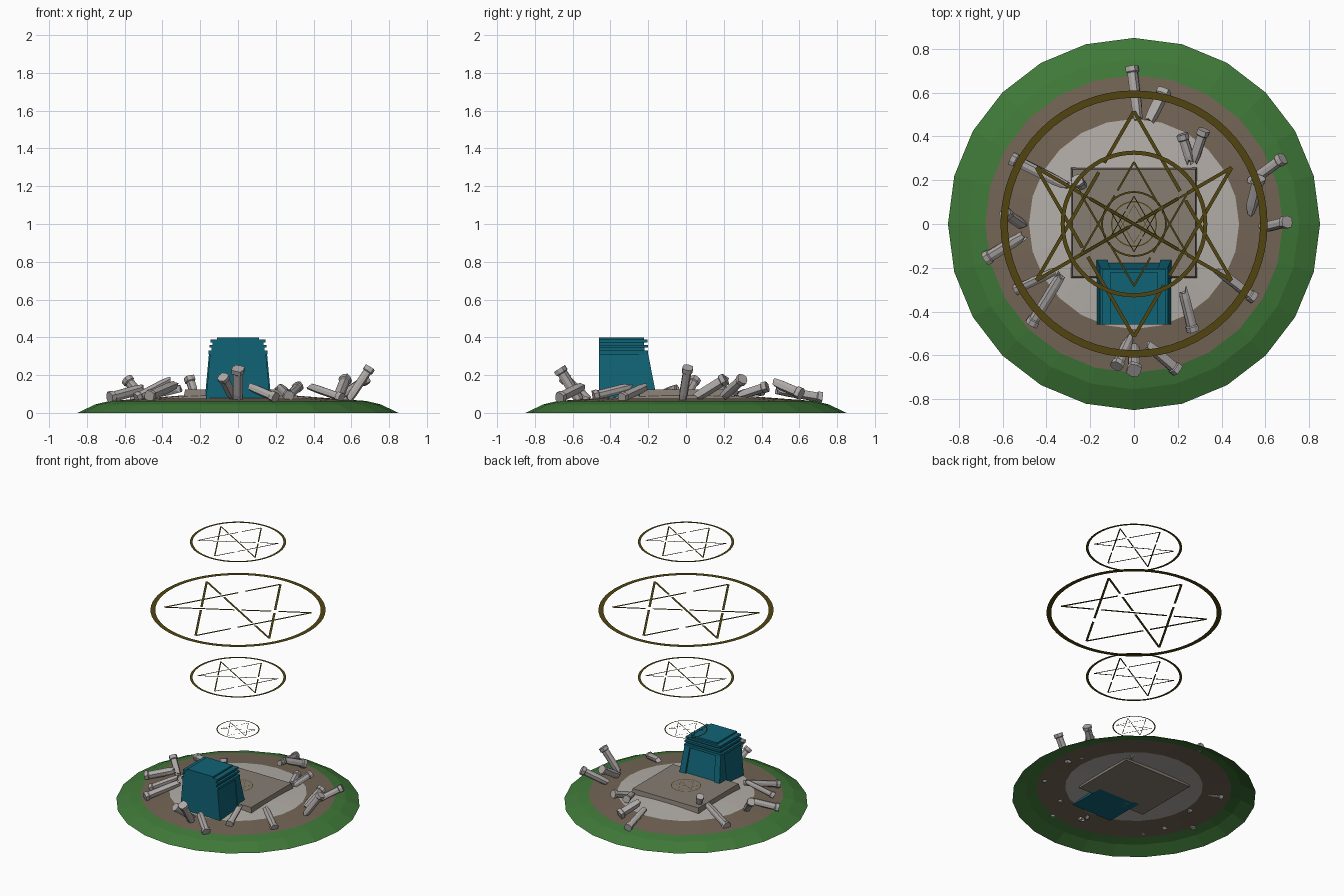
import bpy, bmesh, math, random
from mathutils import Vector

if "Cube" in bpy.data.objects:
    bpy.data.objects.remove(bpy.data.objects["Cube"])

random.seed(4)


def material(name, r, g, b):
    m = bpy.data.materials.new(name)
    m.diffuse_color = (r, g, b, 1)
    m.use_nodes = True
    m.node_tree.nodes["Principled BSDF"].inputs["Base Color"].default_value = m.diffuse_color
    return m


GRASS = material("grass green", .05, .19, .04)
EARTH = material("earth brown", .17, .13, .09)
PAVING = material("pale paving", .45, .42, .39)
SLAB = material("slab taupe", .24, .205, .17)
TEAL = material("deep teal", .005, .125, .18)
STONE = material("column stone", .42, .395, .385)
GOLD = material("dark gold", .085, .06, .005)


def build(name, bm, *mats):
    me = bpy.data.meshes.new(name)
    bm.to_mesh(me)
    bm.free()
    for m in mats:
        me.materials.append(m)
    ob = bpy.data.objects.new(name, me)
    bpy.context.collection.objects.link(ob)
    return ob


def loft(bm, rings, cap=True):
    """Skin a list of equal-length point rings."""
    vs = [[bm.verts.new(p) for p in ring] for ring in rings]
    n = len(vs[0])
    for a, b in zip(vs, vs[1:]):
        for i in range(n):
            bm.faces.new((a[i], a[(i + 1) % n], b[(i + 1) % n], b[i]))
    if cap:
        bm.faces.new(vs[0][::-1])
        bm.faces.new(vs[-1])
    return vs


def circle(r, z, n):
    return [(r * math.cos(2 * math.pi * i / n), r * math.sin(2 * math.pi * i / n), z)
            for i in range(n)]


# Mound: open shell with grass rim, earth band and paved centre
bm = bmesh.new()
vs = loft(bm, [circle(r, z, 24) for r, z in
               ((.85, 0), (.755, .045), (.68, .063), (.48, .078), (.2, .1))], cap=False)
bm.faces.new(vs[-1])
for f in bm.faces:
    r = sum(v.co.xy.length for v in f.verts) / len(f.verts)
    f.material_index = 0 if r > .69 else 1 if r > .5 else 2
build("mound", bm, GRASS, EARTH, PAVING)


def rect(x0, x1, y0, y1, z):
    return [(x0, y0, z), (x1, y0, z), (x1, y1, z), (x0, y1, z)]


# Central slab
bm = bmesh.new()
loft(bm, [rect(-.29, .29, -.25, .26, .07), rect(-.28, .28, -.24, .25, .125)])
build("central_slab", bm, SLAB)

# Shrine: tapered body, flat front, stacked cornices; each tier is
# (z low, half width, back y, z high, half width, back y)
bm = bmesh.new()
for z0, x0, y0, z1, x1, y1 in (
        (.07, .17, -.168, .31, .148, -.212),
        (.31, .157, -.2, .33, .157, -.2),
        (.33, .14, -.22, .345, .14, -.22),
        (.345, .152, -.2, .36, .152, -.2),
        (.36, .135, -.222, .372, .135, -.222),
        (.372, .146, -.205, .388, .146, -.205),
        (.388, .11, -.222, .40, .11, -.222)):
    loft(bm, [rect(-x0, x0, -.46, y0, z0), rect(-x1, x1, -.46, y1, z1)])
# corner pilasters on the sloping face
for s in (-1, 1):
    loft(bm, [rect(*sorted((s * .125, s * .176)), -.25, -.153, .07),
              rect(*sorted((s * .11, s * .154)), -.25, -.2, .31)])
build("shrine", bm, TEAL)


# Broken columns: outer end -> inner end, with radius
def column(name, a, b, r):
    a, b = Vector(a), Vector(b)
    d = (b - a).normalized()
    u = d.cross(Vector((0, 0, 1))).normalized()
    w = d.cross(u)
    length = (b - a).length

    def ring(t, rad, jag=0):
        pts = []
        for i in range(8):
            ang = 2 * math.pi * (i + .5) / 8
            k = rad * (1 if i % 2 else .88)
            pts.append(a + d * (t + random.uniform(-jag, jag)) +
                       u * k * math.cos(ang) + w * k * math.sin(ang))
        return pts

    bm = bmesh.new()
    loft(bm, [ring(0, r * 1.25), ring(.025, r * 1.25), ring(.03, r),
              ring(length * .75, r), ring(length - .01, r * .85, .018)])
    bmesh.ops.triangulate(bm, faces=[f for f in bm.faces if len(f.verts) > 4])
    build(name, bm, STONE)


COLUMNS = [
    ((-.01, .72, .08), (.02, .48, .12), .026),
    ((.14, .61, .10), (.07, .47, .16), .03),
    ((.32, .43, .14), (.27, .28, .09), .025),
    ((.22, .41, .12), (.26, .28, .10), .024),
    ((.68, .30, .18), (.53, .19, .08), .026),
    ((.57, .21, .18), (.53, .05, .08), .028),
    ((.70, .01, .24), (.58, -.02, .06), .026),
    ((.55, -.34, .08), (.38, -.21, .14), .024),
    ((.27, -.49, .09), (.22, -.29, .14), .025),
    ((.20, -.67, .08), (.06, -.55, .14), .026),
    ((0, -.67, .235), (0, -.56, .06), .03),
    ((-.08, -.65, .19), (-.02, -.52, .07), .026),
    ((-.47, -.46, .09), (-.33, -.23, .15), .026),
    ((-.54, -.30, .08), (-.35, -.21, .18), .022),
    ((-.68, -.16, .08), (-.50, -.05, .13), .028),
    ((-.59, .05, .18), (-.50, -.01, .07), .026),
    ((-.56, .30, .08), (-.30, .17, .13), .026),
    ((-.26, .20, .19), (-.23, .17, .10), .025),
]
for i, (a, b, r) in enumerate(COLUMNS):
    column(f"broken_column_{i + 1}", a, b, r)

# Flat ring emblems: circle plus six-pointed one-stroke star, interlaced with gaps
STAR = [Vector((.515 * math.sin(math.radians(60 * k)), .515 * math.cos(math.radians(60 * k))))
        for k in range(6)]
ORDER = [0, 2, 5, 3, 1, 4]
# fractions along the strokes that pass underneath a crossing
GAPS = {0: (.5,), 1: (.25, .75), 2: (.5,), 3: (.333,), 4: (.25, .5), 5: (.667,)}


def emblem(name, z, radius):
    k = radius / .61
    bm = bmesh.new()
    outer = [bm.verts.new(p) for p in circle(radius, z, 64)]
    inner = [bm.verts.new(p) for p in circle(radius * .945, z, 64)]
    for i in range(64):
        j = (i + 1) % 64
        bm.faces.new((outer[i], outer[j], inner[j], inner[i]))
    for s in range(6):
        p, q = STAR[ORDER[s]], STAR[ORDER[(s + 1) % 6]]
        d = (q - p).normalized()
        n = Vector((-d.y, d.x)) * .008
        g = .025 / (q - p).length
        cuts = [0] + [c for t in GAPS[s] for c in (t - g, t + g)] + [1]
        for t0, t1 in zip(cuts[::2], cuts[1::2]):
            a, b = p.lerp(q, t0), p.lerp(q, t1)
            bm.faces.new([bm.verts.new((c.x * k, c.y * k, z))
                          for c in (a - n, b - n, b + n, a + n)])
    build(name, bm, GOLD)


for name, z, r in (("floor_emblem", .129, .105), ("low_ring", .56, .15),
                   ("lower_middle_ring", .96, .335), ("great_ring", 1.477, .61),
                   ("top_ring", 2.0, .335)):
    emblem(name, z, r)
